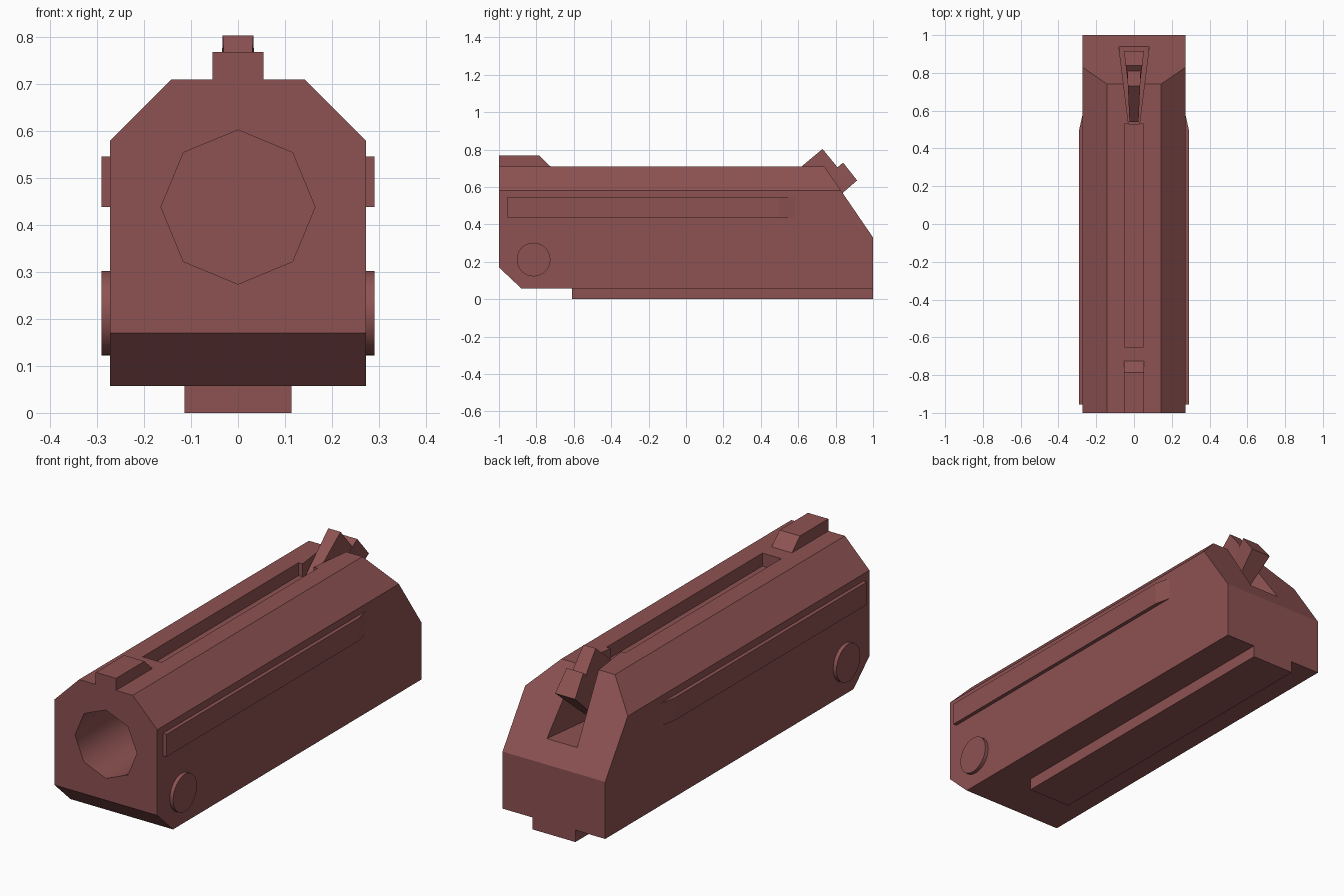
import bpy, bmesh, math
from mathutils import Vector

if "Cube" in bpy.data.objects:
    bpy.data.objects.remove(bpy.data.objects["Cube"])

mat = bpy.data.materials.new("dark_red")
mat.diffuse_color = (0.27, 0.085, 0.085, 1)
mat.use_nodes = True
mat.node_tree.nodes["Principled BSDF"].inputs["Base Color"].default_value = mat.diffuse_color


def prism(name, loop_a, loop_b):
    """Solid between two matching 3D outlines."""
    bm = bmesh.new()
    a = [bm.verts.new(p) for p in loop_a]
    b = [bm.verts.new(p) for p in loop_b]
    n = len(a)
    bm.faces.new(a)
    bm.faces.new(b[::-1])
    for i in range(n):
        bm.faces.new((a[i], b[i], b[(i + 1) % n], a[(i + 1) % n]))
    bmesh.ops.recalc_face_normals(bm, faces=bm.faces[:])
    mesh = bpy.data.meshes.new(name)
    bm.to_mesh(mesh)
    bm.free()
    ob = bpy.data.objects.new(name, mesh)
    bpy.context.collection.objects.link(ob)
    mesh.materials.append(mat)
    return ob


def side_prism(name, pts, width):
    """Side (y, z) profile, with half width given as a function of y."""
    return prism(name, [(-width(y), y, z) for y, z in pts],
                 [(width(y), y, z) for y, z in pts])


def plan_prism(name, pts, z0, z1):
    return prism(name, [(x, y, z0) for x, y in pts], [(x, y, z1) for x, y in pts])


def cylinder(name, sides, radius, depth, loc, rot):
    bpy.ops.mesh.primitive_cylinder_add(vertices=sides, radius=radius, depth=depth,
                                        location=loc, rotation=rot)
    ob = bpy.context.object
    ob.name = name
    ob.data.materials.append(mat)
    for p in ob.data.polygons:
        p.use_smooth = len(p.vertices) == 4
    return ob


def mirror(ob, body):
    m = ob.modifiers.new("mirror", 'MIRROR')
    m.mirror_object = body


def slice_off(ob, point, normal):
    """Cut away everything on the normal side and cap the cut."""
    bm = bmesh.new()
    bm.from_mesh(ob.data)
    r = bmesh.ops.bisect_plane(bm, geom=bm.verts[:] + bm.edges[:] + bm.faces[:],
                               plane_co=Vector(point), plane_no=Vector(normal), clear_outer=True)
    bmesh.ops.edgeloop_fill(bm, edges=[e for e in r["geom_cut"] if isinstance(e, bmesh.types.BMEdge)])
    bmesh.ops.recalc_face_normals(bm, faces=bm.faces[:])
    bm.to_mesh(ob.data)
    bm.free()


# Main body with sloped rear and chamfered front underside
section = [(-.272, .057), (.272, .057), (.272, .58), (.142, .71), (-.142, .71), (-.272, .58)]
body = prism("body", [(x, -1, z) for x, z in section], [(x, 1, z) for x, z in section])
slice_off(body, (0, 1, .33), (0, .38, .26))
slice_off(body, (0, -1, .17), (0, -.113, -.12))

# Cutters: octagonal bore, top slot, tapered rear notch
bore = cylinder("bore_cutter", 8, .164, 1.4, (0, -.7, .438), (math.pi / 2, 0, 0))
slot = plan_prism("slot_cutter", [(-.05, -.65), (.05, -.65), (.05, .53), (-.05, .53)], .648, .9)
notch = plan_prism("notch_cutter", [(-.029, .53), (.029, .53), (.094, 1.05), (-.094, 1.05)], .42, .95)
for cutter in (bore, slot, notch):
    cutter.hide_render = True
    cutter.hide_viewport = True
    mod = body.modifiers.new(cutter.name, 'BOOLEAN')
    mod.operation = 'DIFFERENCE'
    mod.solver = 'EXACT'
    mod.object = cutter

# Under rail
side_prism("under_rail", [(-.61, 0), (1, 0), (1, .06), (-.61, .06)], lambda y: .114)

# Front sight
side_prism("front_sight", [(-1, .7), (-1, .768), (-.785, .768), (-.725, .71), (-.725, .7)],
           lambda y: .054)

# Hammer blade and its wider spur
side_prism("hammer_blade", [(.54, .645), (.73, .803), (.81, .705), (.70, .449), (.60, .41), (.56, .41)],
           lambda y: .024 + .045 * (y - .54))
side_prism("hammer_spur", [(.81, .705), (.84, .73), (.915, .635), (.70, .449), (.64, .52)],
           lambda y: .044 + .12 * (y - .84))

# Side strips fading into the body at the rear
strip = plan_prism("side_strip", [(.25, -.955), (.29, -.955), (.29, .5), (.25, .68)], .438, .546)
mirror(strip, body)

# Round side buttons
button = cylinder("side_button", 32, .09, .06, (.26, -.815, .212), (0, math.pi / 2, 0))
mirror(button, body)
